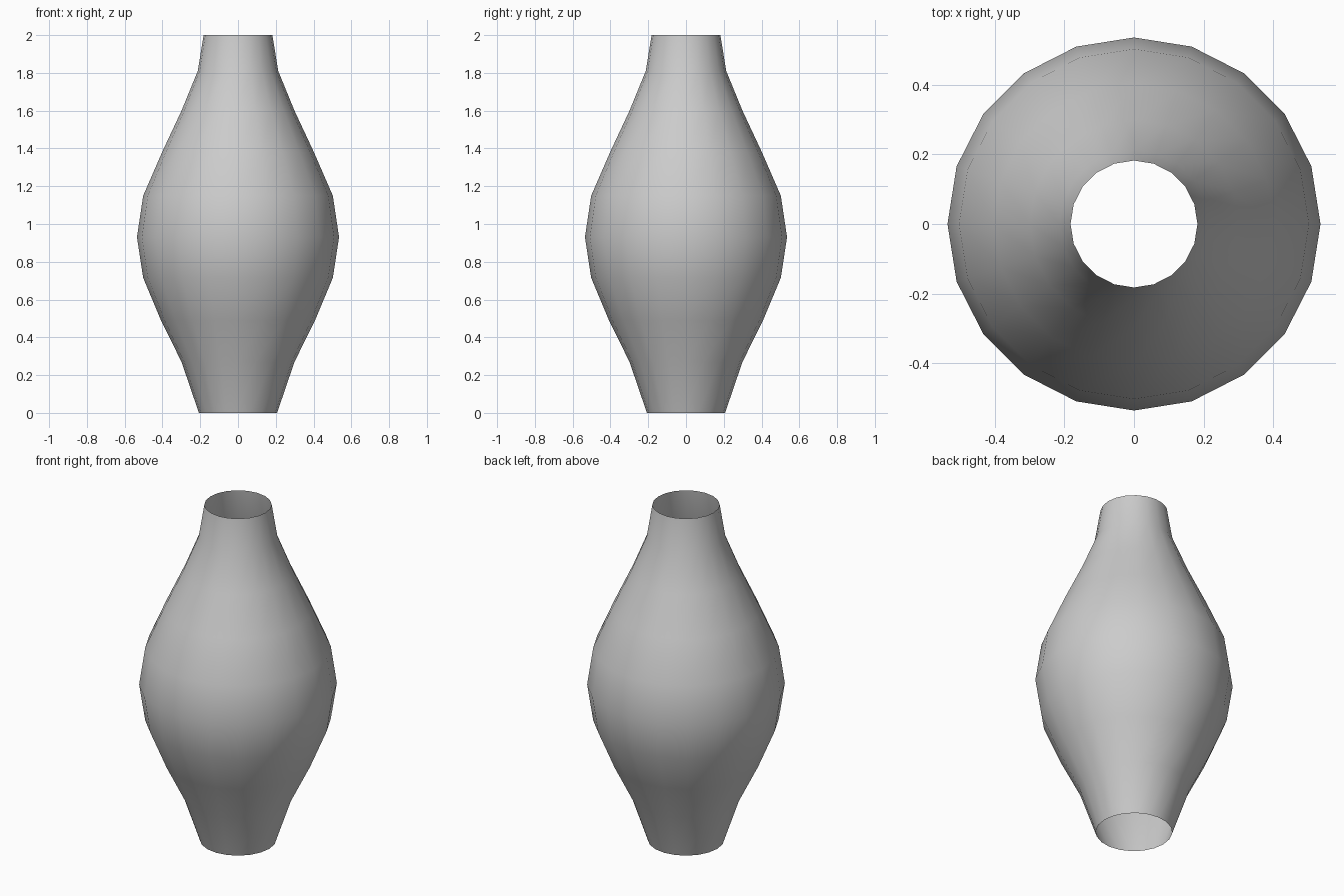
import bpy, bmesh
from math import cos, sin, tau

if "Cube" in bpy.data.objects:
    bpy.data.objects.remove(bpy.data.objects["Cube"])

SIDES = 20
# Vase profile: (radius, height), open at both ends
PROFILE = [(0.207, 0), (0.299, 0.27), (0.408, 0.49), (0.502, 0.715),
           (0.535, 0.93), (0.502, 1.15), (0.402, 1.38), (0.299, 1.60),
           (0.213, 1.81), (0.182, 2.0)]

# Revolve the profile into a single-walled open shell
bm = bmesh.new()
rings = [[bm.verts.new((r * cos(tau * i / SIDES), r * sin(tau * i / SIDES), z))
          for i in range(SIDES)] for r, z in PROFILE]
for low, high in zip(rings, rings[1:]):
    for i in range(SIDES):
        j = (i + 1) % SIDES
        bm.faces.new((low[i], low[j], high[j], high[i])).smooth = True

mesh = bpy.data.meshes.new("vase")
bm.to_mesh(mesh)
bm.free()
vase = bpy.data.objects.new("vase", mesh)
bpy.context.collection.objects.link(vase)
